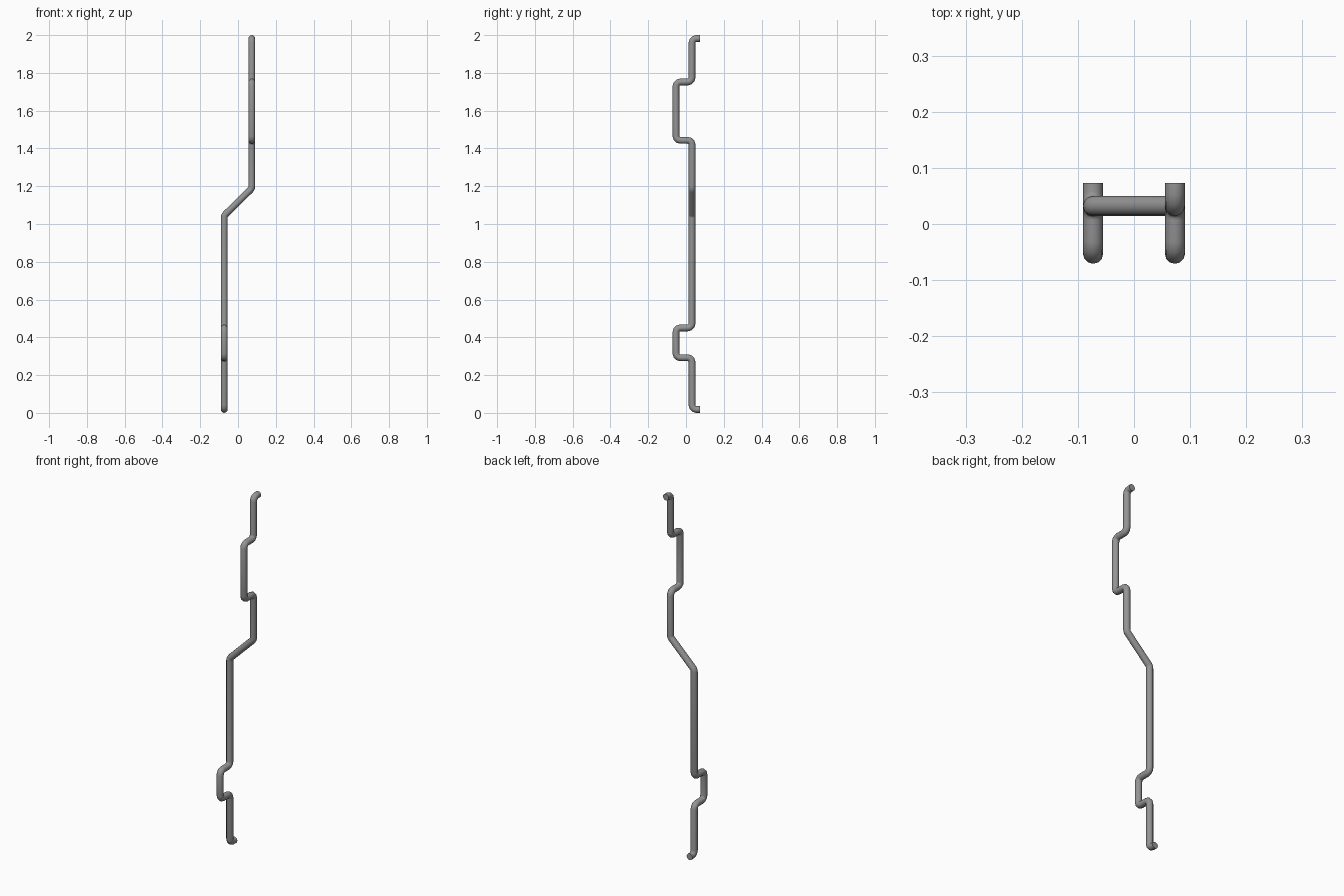
import bpy, math
from mathutils import Vector

if "Cube" in bpy.data.objects:
    bpy.data.objects.remove(bpy.data.objects["Cube"])

R = 0.018            # rod radius
X, Y, YF = 0.073, 0.032, -0.053   # side offset, main depth, forward depth

# Corner points of the rod's centre line, bottom to top
corners = [Vector(p) for p in [
    (-X, 0.073, R), (-X, Y, R),
    (-X, Y, 0.292), (-X, YF, 0.292), (-X, YF, 0.45), (-X, Y, 0.45),
    (-X, Y, 1.045), (X, Y, 1.188),
    (X, Y, 1.443), (X, YF, 1.443), (X, YF, 1.752), (X, Y, 1.752),
    (X, Y, 2 - R), (X, 0.073, 2 - R)]]


def rounded(points, cut=0.023, steps=4):
    """Replace each inner corner with a short smooth bend."""
    out = [points[0]]
    for a, b, c in zip(points, points[1:], points[2:]):
        u, v = (a - b).normalized(), (c - b).normalized()
        # gentle diagonal corners get a shorter bend
        d = cut if abs(u.dot(v)) < 0.1 else cut * 0.5
        p, q = b + u * d, b + v * d
        half = u.angle(v) / 2
        r = d * math.tan(half)
        centre = b + (u + v).normalized() * (d / math.cos(half))
        for i in range(steps):
            out.append(centre + (p - centre).normalized().slerp(
                (q - centre).normalized(), i / (steps - 1)) * r)
    out.append(points[-1])
    return out


# Bent rod: round section swept along the path
path = rounded(corners)
curve = bpy.data.curves.new("bent_rod", 'CURVE')
curve.dimensions = '3D'
curve.bevel_depth = R
curve.bevel_resolution = 4
curve.use_fill_caps = True
spline = curve.splines.new('POLY')
spline.points.add(len(path) - 1)
for point, co in zip(spline.points, path):
    point.co = (*co, 1)
rod = bpy.data.objects.new("bent_rod", curve)
bpy.context.collection.objects.link(rod)

# Dark grey metal
metal = bpy.data.materials.new("dark_metal")
metal.diffuse_color = (0.3, 0.3, 0.3, 1)
metal.use_nodes = True
metal.node_tree.nodes["Principled BSDF"].inputs["Base Color"].default_value = metal.diffuse_color
curve.materials.append(metal)

# Turn into a mesh, smooth the sides and keep the end caps crisp
bpy.context.view_layer.objects.active = rod
rod.select_set(True)
bpy.ops.object.convert(target='MESH')
bpy.ops.object.shade_smooth_by_angle(angle=math.radians(40))
